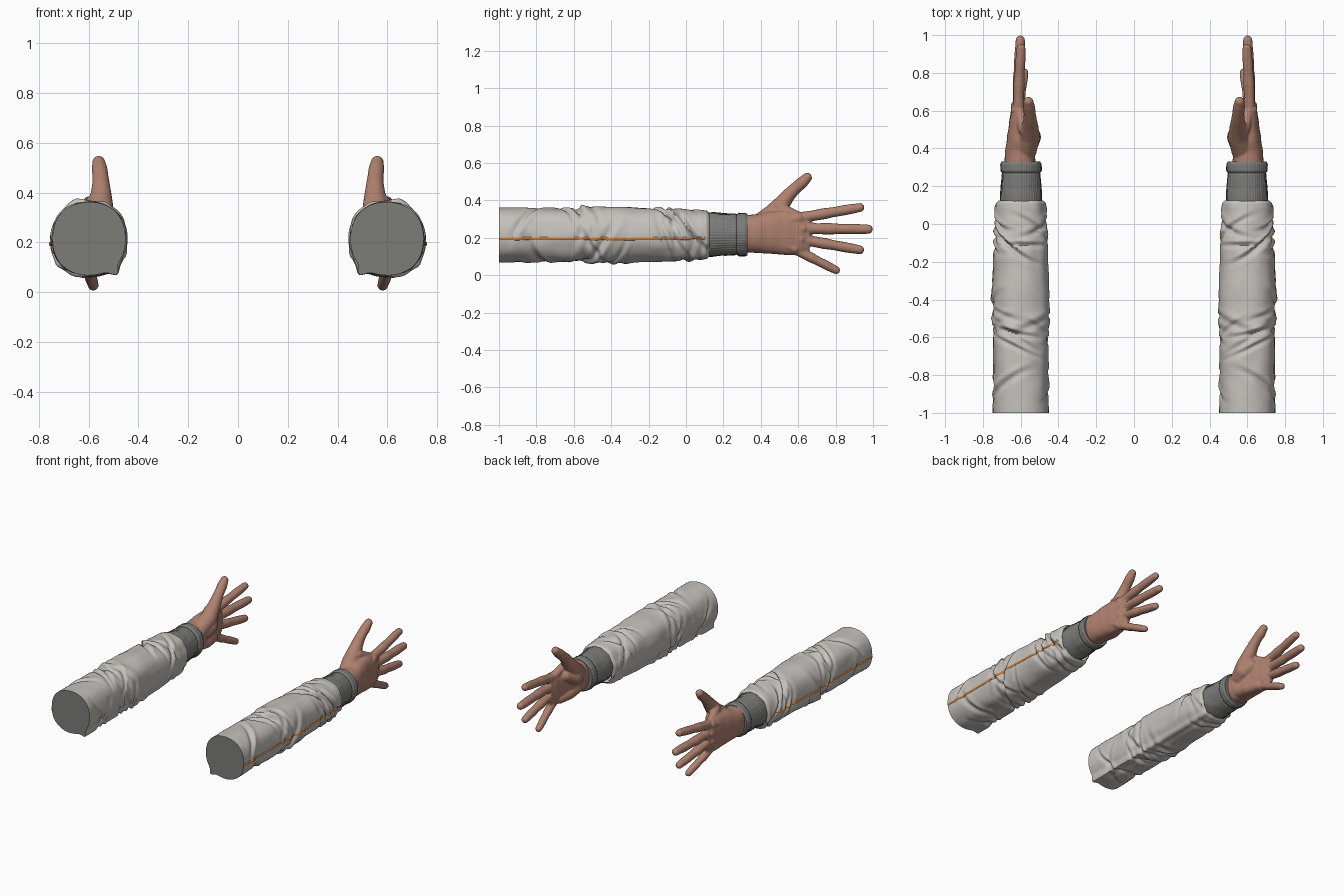
import bpy, bmesh, math, random
from mathutils import Vector, noise

cube = bpy.data.objects.get("Cube")
if cube:
    bpy.data.objects.remove(cube, do_unlink=True)
random.seed(4)
CX, CZ = 0.598, 0.215   # arm axis


def material(name, rgb):
    m = bpy.data.materials.new(name)
    m.use_nodes = True
    col = (*rgb, 1)
    m.diffuse_color = col
    bsdf = m.node_tree.nodes["Principled BSDF"]
    bsdf.inputs["Base Color"].default_value = col
    bsdf.inputs["Roughness"].default_value = 0.8
    return m


CLOTH = material("off white cloth", (0.56, 0.53, 0.50))
KNIT = material("grey knit", (0.2, 0.2, 0.19))
TRIM = material("orange trim", (0.62, 0.23, 0.05))
SKIN = material("skin", (0.43, 0.22, 0.16))


def lerp(table, t):
    """Smoothly interpolate rows of (key, values...) at t."""
    t = min(max(t, table[0][0]), table[-1][0])
    for a, b in zip(table, table[1:]):
        if t <= b[0]:
            f = (t - a[0]) / (b[0] - a[0])
            f = f * f * (3 - 2 * f)
            return [p + (q - p) * f for p, q in zip(a[1:], b[1:])]


def skin_rings(bm, rings, closed=True, caps=True):
    """Bridge successive rings of points with quads."""
    vs = [[bm.verts.new(p) for p in r] for r in rings]
    n = len(vs[0])
    for a, b in zip(vs, vs[1:]):
        for i in range(n if closed else n - 1):
            j = (i + 1) % n
            bm.faces.new((a[i], a[j], b[j], b[i]))
    if caps:
        bm.faces.new(vs[0])
        bm.faces.new(vs[-1])


def finish(name, bm, mat, remesh=False):
    bmesh.ops.recalc_face_normals(bm, faces=bm.faces)
    me = bpy.data.meshes.new(name)
    bm.to_mesh(me)
    bm.free()
    me.materials.append(mat)
    ob = bpy.data.objects.new(name, me)
    bpy.context.collection.objects.link(ob)
    if remesh:
        r = ob.modifiers.new("Fuse", 'REMESH')
        r.mode, r.voxel_size, r.use_smooth_shade = 'VOXEL', 0.0055, True
        s = ob.modifiers.new("Soften", 'SMOOTH')
        s.factor, s.iterations = 0.5, 5
    else:
        bpy.ops.object.select_all(action='DESELECT')
        bpy.context.view_layer.objects.active = ob
        ob.select_set(True)
        bpy.ops.object.shade_smooth_by_angle(angle=math.radians(50))
    ob.modifiers.new("Other arm", 'MIRROR').use_mirror_merge = False
    return ob


# Sleeve surface: tapered squarish tube, inner seam ridge, diagonal creases
SLEEVE = [(-1, 0.147), (-0.7, 0.145), (-0.5, 0.15), (-0.38, 0.151), (-0.2, 0.145),
          (0, 0.138), (0.08, 0.133), (0.11, 0.13), (0.125, 0.116)]
SEAM = math.radians(232)
folds = []
for centre, spread, count in ((-0.5, 0.13, 16), (-0.02, 0.1, 10), (-0.4, 0.5, 10)):
    for _ in range(count):
        folds.append((centre + random.uniform(-spread, spread), random.uniform(-0.12, 0.12),
                      random.uniform(0, math.tau), random.uniform(0.006, 0.014),
                      random.uniform(0.012, 0.025)))


def sleeve_point(a, y, lift=0):
    r = lerp(SLEEVE, y)[0] * (1 + 0.018 * (1 - math.cos(4 * a)))
    d = (a - SEAM + math.pi) % math.tau - math.pi
    r += 0.03 * math.exp(-(d / 0.13) ** 2) * min(1, max(0.15, 0.45 - y * 0.55))
    calm = min(1, (y + 1) * 8 + 0.2)
    wave = 0.006 * noise.noise(Vector((2 * math.cos(a), 2 * math.sin(a), 7 * y)))
    for y0, slope, phi, amp, w in folds:
        near = max(0, math.cos(a - phi))
        off = (y - y0 - slope * math.sin(a - phi)) / w
        if abs(off) < 4:
            wave += amp * near ** 2 * (0.5 * math.exp(-(off - 1.5) ** 2) - math.exp(-off * off))
    r += wave * calm + lift
    return (CX + r * math.cos(a), y, CZ + r * math.sin(a))


STEPS, SEGS = 170, 96
ys = [-1 + 1.125 * i / STEPS for i in range(STEPS + 1)]
angles = [math.tau * i / SEGS for i in range(SEGS)]
bm = bmesh.new()
skin_rings(bm, [[sleeve_point(a, y) for a in angles] for y in ys], caps=False)
finish("sleeves", bm, CLOTH)

# Flat closing disc at the open end
bm = bmesh.new()
bm.faces.new([bm.verts.new(sleeve_point(a, -1)) for a in angles])
finish("sleeve_end_caps", bm, KNIT)

# Piping along the outside
bm = bmesh.new()
strip = []
for y in ys[:-3]:
    row = []
    for i, lift in enumerate((-0.004, 0.003, 0.004, 0.003, -0.004)):
        row.append(sleeve_point(-0.135 + 0.075 * (i - 2) / 2, y, lift))
    strip.append(row)
skin_rings(bm, strip, closed=False, caps=False)
finish("sleeve_piping", bm, TRIM)

# Ribbed cuff with rolled hem
CUFF = [(0.1, 0.118), (0.14, 0.118), (0.2, 0.113), (0.262, 0.110), (0.27, 0.106),
        (0.282, 0.115), (0.315, 0.115), (0.33, 0.108)]
bm = bmesh.new()
rings = []
for i in range(47):
    y = 0.1 + 0.005 * i
    ring = []
    for k in range(192):
        a = math.tau * k / 192
        r = lerp(CUFF, y)[0] + 0.0012 * math.cos(48 * a)
        r += 0.003 * noise.noise(Vector((3 * math.cos(a), 3 * math.sin(a), 14 * y)))
        ring.append((CX + 0.94 * r * math.cos(a), y, CZ + 0.003 + r * math.sin(a)))
    rings.append(ring)
skin_rings(bm, rings)
finish("cuffs", bm, KNIT)

# Hand: overlapping solids fused into one surface
bm = bmesh.new()


def ball(p, r):
    g = bmesh.ops.create_uvsphere(bm, u_segments=20, v_segments=12, radius=r)
    bmesh.ops.translate(bm, verts=g["verts"], vec=p)


def limb(points):
    """Rounded tube through (x, y, z, radius) points, with balls at the joints."""
    for a, b in zip(points, points[1:]):
        p, q = Vector(a[:3]), Vector(b[:3])
        turn = (q - p).to_track_quat('Z', 'Y')
        rings = []
        for c, r in ((p, a[3]), (q, b[3])):
            rings.append([c + turn @ Vector((r * math.cos(t), r * math.sin(t), 0))
                          for t in (math.tau * i / 20 for i in range(20))])
        skin_rings(bm, rings)
    for p in points:
        ball(p[:3], p[3])


# Wrist and palm: (y, centre x, centre z, half thickness, half width)
PALM = [(0.29, 0.603, 0.222, 0.084, 0.1), (0.37, 0.604, 0.222, 0.08, 0.102),
        (0.45, 0.607, 0.228, 0.066, 0.113), (0.53, 0.61, 0.228, 0.052, 0.119),
        (0.6, 0.61, 0.224, 0.042, 0.117), (0.66, 0.608, 0.224, 0.027, 0.1)]
rings = []
for i in range(25):
    y = 0.29 + 0.37 * i / 24
    x, z, rx, rz = lerp(PALM, y)
    ring = []
    for k in range(48):
        c, s = math.cos(math.tau * k / 48), math.sin(math.tau * k / 48)
        ring.append((x + rx * math.copysign(abs(c) ** 0.85, c), y,
                     z + rz * math.copysign(abs(s) ** 0.85, s)))
    rings.append(ring)
skin_rings(bm, rings)

# Fingers: knuckle and tip as (y, z), tip x and thickness
FINGERS = [((0.6, 0.305), (0.93, 0.362), 0.598, 0.029),
           ((0.62, 0.25), (0.974, 0.246), 0.602, 0.030),
           ((0.61, 0.193), (0.929, 0.136), 0.598, 0.029),
           ((0.575, 0.142), (0.803, 0.027), 0.581, 0.026)]
for (y0, z0), (y1, z1), xt, r in FINGERS:
    path = []
    for f, k, bow in ((0, 1.08, 0), (0.22, 0.98, 0.003), (0.42, 1.04, 0.004), (0.56, 0.92, 0.003),
                      (0.75, 0.95, 0.002), (0.88, 0.9, 0), (1, 0.82, 0)):
        path.append((0.61 + (xt - 0.61) * f + bow, y0 + (y1 - y0) * f,
                     z0 + (z1 - z0) * f, r * k))
    limb(path)
    ball((0.626, y0 + 0.005, z0), 0.027)                       # knuckle
    limb([(0.655, 0.4, 0.225 + (z0 - 0.225) * 0.3, 0.014),     # tendon
          (0.645, 0.5, 0.225 + (z0 - 0.225) * 0.65, 0.015),
          (0.635, y0, z0, 0.016)])

# Thumb, its muscle pad, the web to the index finger and the heel of the palm
limb([(0.575, 0.39, 0.265, 0.06), (0.553, 0.46, 0.32, 0.056), (0.55, 0.515, 0.385, 0.044),
      (0.55, 0.55, 0.43, 0.036), (0.552, 0.585, 0.465, 0.032), (0.556, 0.62, 0.495, 0.032),
      (0.559, 0.648, 0.522, 0.026)])
limb([(0.555, 0.42, 0.25, 0.048), (0.546, 0.46, 0.275, 0.054), (0.565, 0.52, 0.3, 0.042)])
limb([(0.58, 0.5, 0.36, 0.032), (0.595, 0.545, 0.34, 0.028), (0.605, 0.6, 0.315, 0.026)])
limb([(0.575, 0.4, 0.165, 0.042), (0.575, 0.47, 0.155, 0.042), (0.59, 0.56, 0.145, 0.034)])
finish("hands", bm, SKIN, remesh=True)
